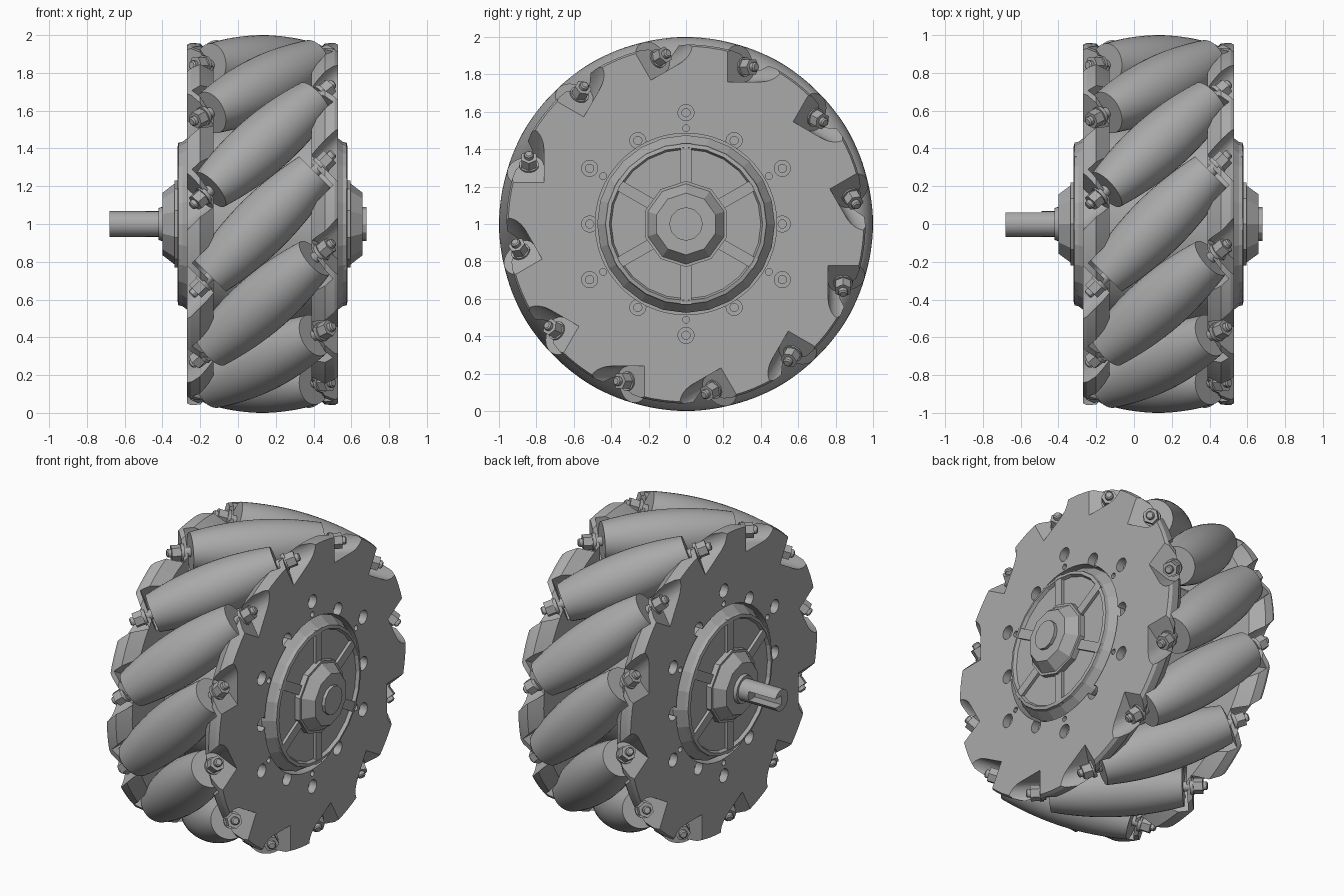
import bpy
import bmesh
from math import pi, sin, cos, radians, sqrt
from mathutils import Matrix, Vector

if "Cube" in bpy.data.objects:
    bpy.data.objects.remove(bpy.data.objects["Cube"])

MID, AXLE_Z, COUNT = 0.13, 1.0, 12
ROLLER_R, PITCH_R = 0.16, 0.84
GREY = (0.4, 0.4, 0.4, 1)

grey = bpy.data.materials.new("plain_grey")
grey.use_nodes = True
grey.diffuse_color = GREY
grey.node_tree.nodes["Principled BSDF"].inputs["Base Color"].default_value = GREY


def finish(bm, name, smooth=30):
    bmesh.ops.recalc_face_normals(bm, faces=bm.faces)
    mesh = bpy.data.meshes.new(name)
    bm.to_mesh(mesh)
    bm.free()
    mesh.materials.append(grey)
    obj = bpy.data.objects.new(name, mesh)
    bpy.context.collection.objects.link(obj)
    if smooth:
        shade(obj, smooth)
    return obj


def shade(obj, angle=30):
    bpy.ops.object.select_all(action="DESELECT")
    obj.select_set(True)
    bpy.context.view_layer.objects.active = obj
    bpy.ops.object.shade_smooth_by_angle(angle=radians(angle))


def lathe(bm, profile, sides, matrix, closed=False):
    """Revolve (height, radius) points about local z; open ends are capped."""
    rings = []
    for h, r in profile:
        rings.append([bm.verts.new(matrix @ Vector((r * cos(2 * pi * i / sides),
                                                    r * sin(2 * pi * i / sides), h)))
                      for i in range(sides)])
    pairs = list(zip(rings, rings[1:]))
    if closed:
        pairs.append((rings[-1], rings[0]))
    else:
        bm.faces.new(rings[0])
        bm.faces.new(rings[-1])
    for a, b in pairs:
        for i in range(sides):
            j = (i + 1) % sides
            bm.faces.new((a[i], a[j], b[j], b[i]))


def prism(bm, outline, low, high, matrix):
    ends = [[bm.verts.new(matrix @ Vector((x, y, z))) for x, y in outline] for z in (low, high)]
    bm.faces.new(ends[0])
    bm.faces.new(ends[1])
    n = len(outline)
    for i in range(n):
        j = (i + 1) % n
        bm.faces.new((ends[0][i], ends[0][j], ends[1][j], ends[1][i]))


def arc(r, start, end, steps):
    return [(r * cos(radians(start + (end - start) * i / steps)),
             r * sin(radians(start + (end - start) * i / steps))) for i in range(steps + 1)]


def roller_frame(k):
    """Local z along the slanted roller axis, local y pointing outwards."""
    a = 2 * pi * k / COUNT
    radial = Vector((0, cos(a), sin(a)))
    tangent = Vector((0, sin(a), -cos(a)))
    along = (Vector((1, 0, 0)) + tangent).normalized()
    m = Matrix((radial.cross(along), radial, along)).transposed().to_4x4()
    m.translation = Vector((MID, 0, AXLE_Z)) + radial * PITCH_R
    return m


# Frames for the two sides: local z is the outward axle direction from the middle
SIDES = {
    "right": Matrix.Translation((MID, 0, AXLE_Z)) @ Matrix.Rotation(pi / 2, 4, "Y"),
    "left": Matrix.Translation((MID, 0, AXLE_Z)) @ Matrix.Rotation(-pi / 2, 4, "Y"),
}
FRAMES = [roller_frame(k) for k in range(COUNT)]
FLIP = Matrix.Rotation(pi, 4, "Y")

# Barrel rollers, curved so that together they sweep a cylinder
barrel = []
for i in range(17):
    t = -0.39 + 0.78 * i / 16
    barrel.append((t, PITCH_R + ROLLER_R - sqrt(PITCH_R ** 2 + t * t / 2)))
for k, m in enumerate(FRAMES):
    bm = bmesh.new()
    lathe(bm, barrel, 36, m)
    finish(bm, f"roller_{k + 1}")

# Roller bolts: shaft, washer, hexagon nut and threaded tip at both ends
bm = bmesh.new()
for m in FRAMES:
    lathe(bm, [(-0.43, 0.03), (0.43, 0.03)], 16, m)
    for end in (m, m @ FLIP):
        lathe(bm, [(0.43, 0.052), (0.45, 0.052)], 20, end)
        lathe(bm, [(0.45, 0.047), (0.505, 0.047)], 6, end)
        lathe(bm, [(0.5, 0.025), (0.525, 0.025), (0.532, 0.018)], 12, end)
finish(bm, "roller_bolts")

# Cutter for roller clearances, nut pockets and screw holes
bm = bmesh.new()
clearance = [(-0.118, 0.3)] + arc(0.118, 180, 360, 16) + [(0.118, 0.3)]
pocket = [(-0.2, 0.2), (-0.2, -0.08)] + arc(0.08, 270, 360, 8) + [(0.08, 0.2)]
for m in FRAMES:
    prism(bm, clearance, -0.41, 0.41, m)
    for end in (m, m @ FLIP):
        prism(bm, pocket, 0.44, 0.72, end)
for side in SIDES.values():
    for k in range(12):
        turn = side @ Matrix.Rotation(2 * pi * k / 12, 4, "Z")
        far = k % 2 == 1
        hole = turn @ Matrix.Translation((0, 0.595 if far else 0.515, 0))
        lathe(bm, [(0.3, 0.022), (0.35, 0.022), (0.35, 0.043), (0.45, 0.043)], 20, hole)
        if far:
            lathe(bm, [(0.34, 0.018), (0.45, 0.018)], 12,
                  turn @ Matrix.Translation((0, 0.512, 0)))
cutter = finish(bm, "plate_cutter", 0)
cutter.hide_render = True

# Side plates with a tapered rim
PLATE = [(0.26, 0.485), (0.26, 0.89), (0.33, 0.955), (0.38, 0.96), (0.4, 0.95), (0.4, 0.485)]
for name, side in SIDES.items():
    bm = bmesh.new()
    lathe(bm, PLATE, 96, side, closed=True)
    plate = finish(bm, f"{name}_plate", 0)
    cut = plate.modifiers.new("notches", "BOOLEAN")
    cut.operation = "DIFFERENCE"
    cut.solver = "EXACT"
    cut.object = cutter
    bpy.context.view_layer.objects.active = plate
    bpy.ops.object.modifier_apply(modifier=cut.name)
    shade(plate)
bpy.data.objects.remove(cutter)

# Drum joining the two plates
bm = bmesh.new()
lathe(bm, [(-0.27, 0.56), (0.27, 0.56)], 48, SIDES["right"])
finish(bm, "inner_drum")

for name, side in SIDES.items():
    # Motor cover: sloped wall, raised rim, sunken face
    bm = bmesh.new()
    lathe(bm, [(0.2, 0.475), (0.37, 0.475), (0.425, 0.435), (0.445, 0.43), (0.45, 0.41),
               (0.43, 0.4), (0.43, 0.1)], 24, side)
    finish(bm, f"{name}_cover", 10)

    # Six ribs across the cover
    bm = bmesh.new()
    for k in range(6):
        turn = side @ Matrix.Rotation(pi / 6 + pi * k / 3, 4, "Z")
        rib = [(-0.03, 0.18), (0.03, 0.18), (0.03, 0.43), (-0.03, 0.43)]
        prism(bm, rib, 0.41, 0.448, turn)
    finish(bm, f"{name}_cover_ribs", 0)

    # Faceted hub cap
    bm = bmesh.new()
    lathe(bm, [(0.42, 0.23), (0.465, 0.23), (0.465, 0.215), (0.53, 0.165), (0.53, 0.1)],
          10, side)
    finish(bm, f"{name}_hub_cap", 0)

# Boss on the closed side
bm = bmesh.new()
lathe(bm, [(0.5, 0.09), (0.55, 0.09)], 12, SIDES["right"])
finish(bm, "hub_boss", 0)

# Collar and axle shaft, with a keyway open to the back near its tip
bm = bmesh.new()
lathe(bm, [(0.5, 0.1), (0.55, 0.085)], 24, SIDES["left"])
lathe(bm, [(0.5, 0.068), (0.62, 0.068)], 24, SIDES["left"])
keyed = arc(0.068, 115, 425, 24) + [(0.029, 0.0), (-0.029, 0.0)]
prism(bm, keyed, 0.62, 0.81, SIDES["left"])
finish(bm, "axle_shaft")
